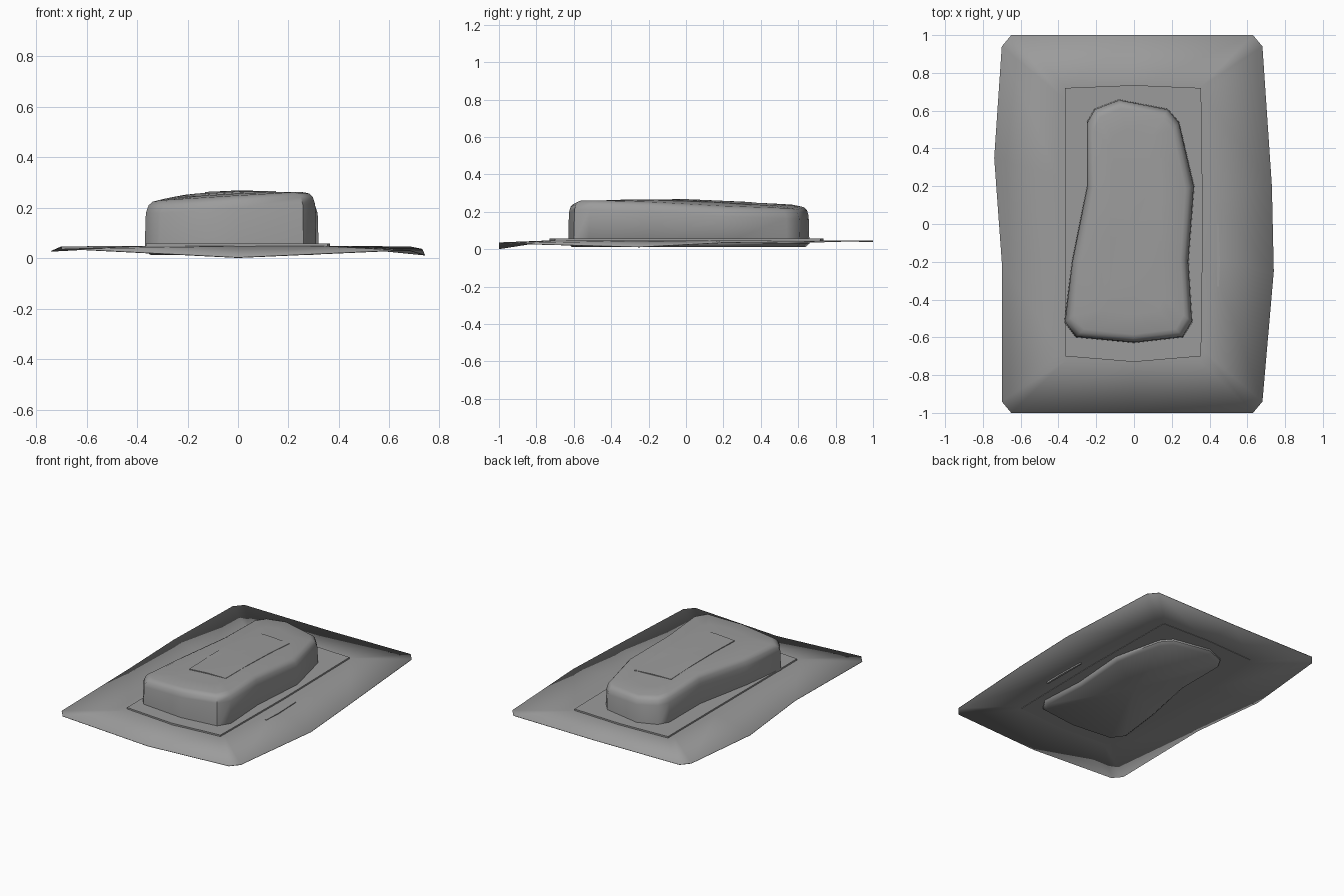
import bpy, bmesh, math

cube = bpy.data.objects.get("Cube")
if cube:
    bpy.data.objects.remove(cube, do_unlink=True)

grey = bpy.data.materials.new("plain grey")
grey.use_nodes = True
colour = (0.33, 0.33, 0.33, 1)
grey.diffuse_color = colour
grey.node_tree.nodes["Principled BSDF"].inputs["Base Color"].default_value = colour


def loft(name, rings, start=None, end=None, smooth=35):
    """Skin a stack of equal rings, closing each end with a fan to a centre point."""
    bm = bmesh.new()
    loops = [[bm.verts.new(p) for p in ring] for ring in rings]
    n = len(loops[0])
    for low, high in zip(loops, loops[1:]):
        for i in range(n):
            j = (i + 1) % n
            bm.faces.new((low[i], low[j], high[j], high[i]))
    for loop, centre in ((loops[0], start), (loops[-1], end)):
        if centre:
            tip = bm.verts.new(centre)
            for i in range(n):
                bm.faces.new((loop[i], loop[(i + 1) % n], tip))
    bmesh.ops.recalc_face_normals(bm, faces=bm.faces)
    mesh = bpy.data.meshes.new(name)
    bm.to_mesh(mesh)
    bm.free()
    mesh.materials.append(grey)
    obj = bpy.data.objects.new(name, mesh)
    bpy.context.collection.objects.link(obj)
    bpy.ops.object.select_all(action='DESELECT')
    obj.select_set(True)
    bpy.context.view_layer.objects.active = obj
    bpy.ops.object.shade_smooth_by_angle(angle=math.radians(smooth))
    return obj


def crown(x, y):
    """Height of the twisted, slightly domed top of the block."""
    u = max(-1, min(1, x / 0.3))
    v = max(-1, min(1, y / 0.6))
    return 0.236 - 0.011 * v - 0.019 * u * v + 0.03 * (1 - u * u) * (1 - v * v)


# Ground sheet: warped outline rising to a flat middle
sheet_edge = [(-.70, -.94, .035), (-.65, -1, .035), (0, -1, .002), (.63, -1, .03),
              (.68, -.94, .03), (.74, -.25, .012), (.73, .2, .035), (.68, .94, .045),
              (.63, 1, .045), (0, 1, .04), (-.65, 1, .045), (-.70, .94, .045),
              (-.74, .35, .027), (-.70, -.2, .045)]
middle = 0.046
sheet_inner = [(x * .55, y * .72, middle) for x, y, z in sheet_edge]
sheet = loft("ground_sheet", [sheet_edge, sheet_inner], end=(0, 0, middle))
thick = sheet.modifiers.new("thickness", 'SOLIDIFY')
thick.thickness = 0.003
thick.offset = 0

# Main block: irregular outline with a rounded upper edge
outline = [(-.37, -.52), (-.31, -.60), (0, -.63), (.26, -.60), (.31, -.52),
           (.29, -.2), (.32, .2), (.24, .54), (.18, .61), (-.08, .66),
           (-.21, .61), (-.25, .54), (-.25, .2), (-.33, -.2)]


def inset(d):
    return [(x * (1 - d / .3), y * (1 - d / .62)) for x, y in outline]


rings = [[(x, y, .012) for x, y in inset(.02)],
         [(x, y, .03) for x, y in inset(0)]]
for d, drop in ((.004, .05), (.013, .02), (.026, .006), (.045, 0), (.15, 0)):
    rings.append([(x, y, crown(x, y) - drop) for x, y in inset(d)])
loft("main_block", rings, (0, 0, .012), (0, 0, crown(0, 0)), 50)


def slab(name, points, low, high):
    """Thin plate whose lower and upper heights are functions of x and y."""
    loft(name, [[(x, y, low(x, y)) for x, y in points],
                [(x, y, high(x, y)) for x, y in points]],
         (0, 0, low(0, 0)) if name != "side_strip" else (.447, -.17, low(.447, -.17)),
         (0, 0, high(0, 0)) if name != "side_strip" else (.447, -.17, high(.447, -.17)), 20)


# Base plate around the foot of the block
slab("base_plate",
     [(-.365, -.70), (0, -.73), (.355, -.70), (.365, 0), (.355, .72), (0, .735), (-.365, .72)],
     lambda x, y: .042, lambda x, y: .058)

# Nearly flush panel on top of the block
slab("top_panel",
     [(-.13, -.35), (.01, -.35), (.15, -.35), (.15, -.1), (.15, .12), (.15, .35),
      (.01, .35), (-.13, .35), (-.13, .12), (-.13, -.1)],
     lambda x, y: crown(x, y) - .006, lambda x, y: crown(x, y) + .002)

# Narrow raised strip beside the base plate
slab("side_strip", [(.44, -.33), (.45, -.33), (.455, -.2), (.448, 0), (.438, 0)],
     lambda x, y: .03, lambda x, y: .048)
